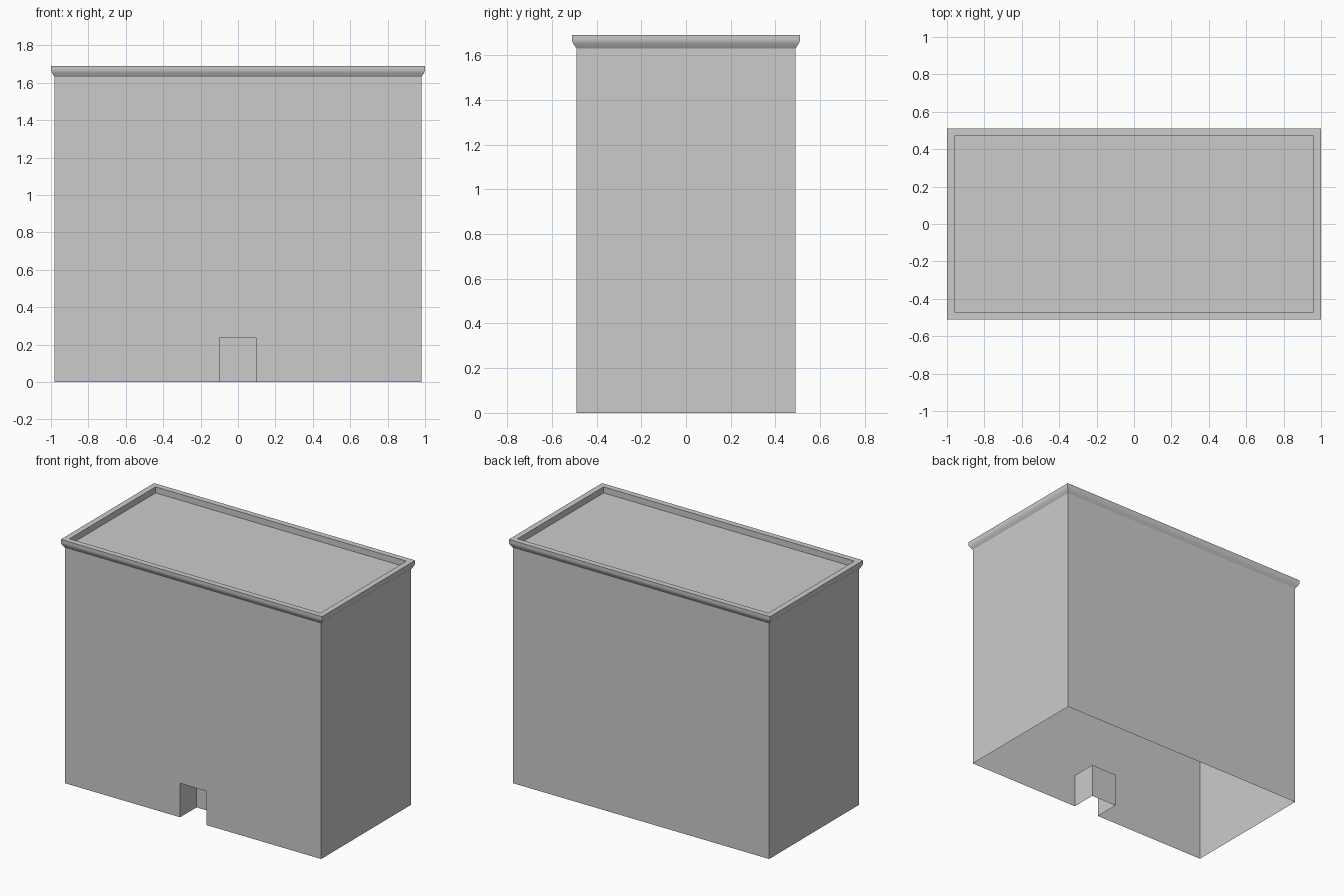
import bpy
import math

if "Cube" in bpy.data.objects:
    bpy.data.objects.remove(bpy.data.objects["Cube"])

HX, HY = 0.98, 0.49            # half sizes of the walls
WALL_TOP, TOP, ROOF = 1.63, 1.69, 1.648
DOOR_W, DOOR_H, DOOR_D = 0.10, 0.235, 0.18


def make(name, verts, faces):
    mesh = bpy.data.meshes.new(name)
    mesh.from_pydata(verts, [], faces)
    mesh.update()
    obj = bpy.data.objects.new(name, mesh)
    bpy.context.collection.objects.link(obj)
    return obj


def ring(offset, z):
    """Rectangle around the building, pushed out by offset."""
    x, y = HX + offset, HY + offset
    return [(-x, -y, z), (x, -y, z), (x, y, z), (-x, y, z)]


def sweep(name, profile, cap=False):
    """Carry an (offset, z) profile round the building."""
    verts = [v for p in profile for v in ring(*p)]
    faces = [(4 * r + i, 4 * r + (i + 1) % 4, 4 * r + 4 + (i + 1) % 4, 4 * r + 4 + i)
             for r in range(len(profile) - 1) for i in range(4)]
    if cap:
        n = len(verts)
        faces.append((n - 4, n - 3, n - 2, n - 1))
    return make(name, verts, faces)


# Thin outer walls, open underneath, with the doorway notch in the front
door = [(-DOOR_W, -HY, 0), (-DOOR_W, -HY, DOOR_H), (DOOR_W, -HY, DOOR_H), (DOOR_W, -HY, 0)]
make("walls", ring(0, 0) + ring(0, WALL_TOP) + door,
     [(0, 8, 9, 10, 11, 1, 5, 4), (1, 2, 6, 5), (2, 3, 7, 6), (3, 0, 4, 7)])

# Doorway recess: two sides, top and back
inner = [(x, y + DOOR_D, z) for x, y, z in door]
make("doorway_recess", door + inner,
     [(0, 4, 5, 1), (1, 5, 6, 2), (2, 6, 7, 3), (4, 7, 6, 5)])

# Flared cornice with softly curved underside
cornice = sweep("cornice", [(0, WALL_TOP), (0.006, 1.639), (0.014, 1.652),
                            (0.019, 1.663), (0.02, 1.672), (0.02, TOP)])
bpy.context.view_layer.objects.active = cornice
cornice.select_set(True)
bpy.ops.object.shade_smooth_by_angle(angle=math.radians(35))

# Flat parapet rim, its inner face and the sunken roof
sweep("parapet_and_roof", [(0.02, TOP), (-0.02, TOP), (-0.02, ROOF)], cap=True)
